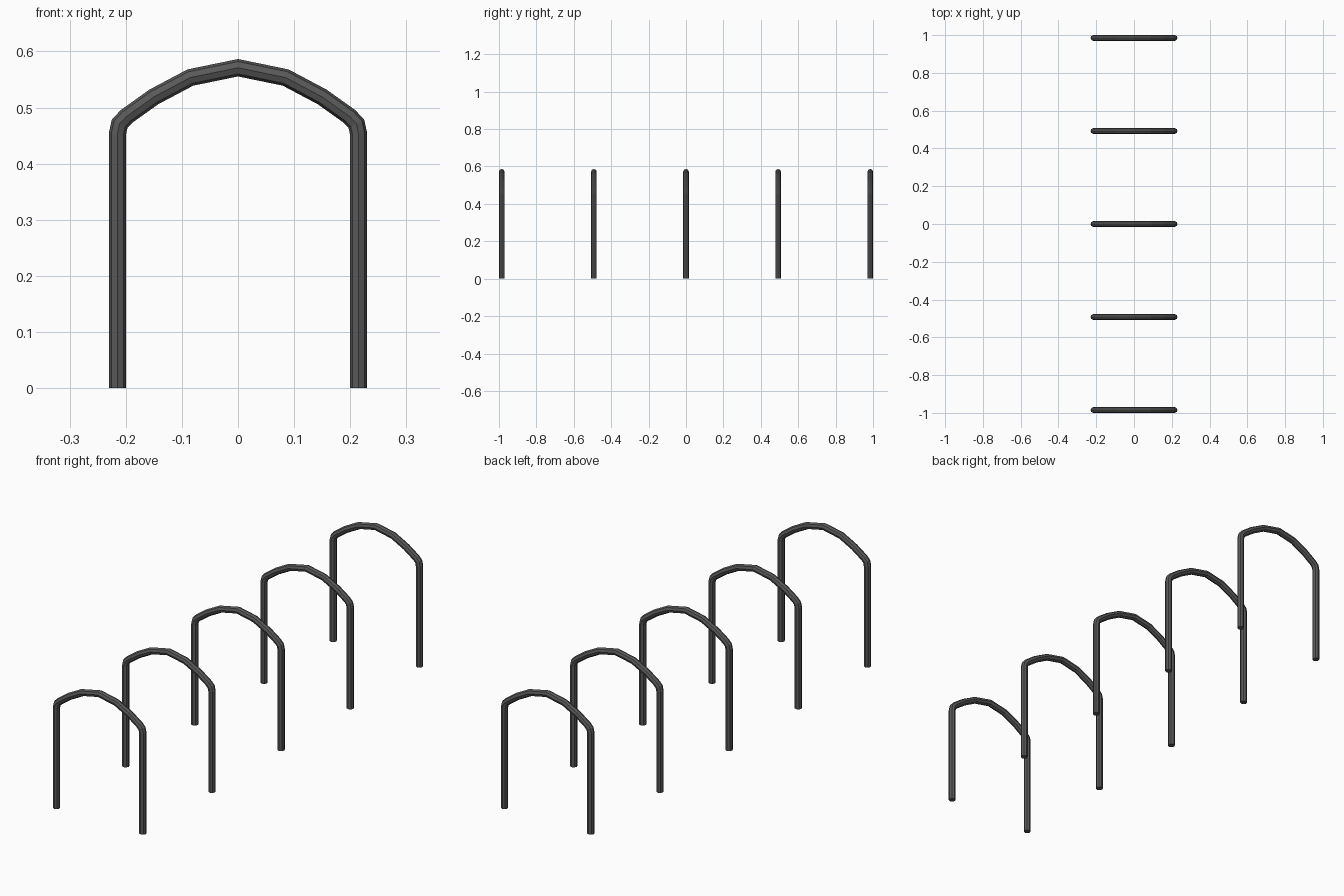
import bpy, bmesh, math
from mathutils import Vector

if "Cube" in bpy.data.objects:
    bpy.data.objects.remove(bpy.data.objects["Cube"])

RADIUS, SIDES = 0.0152, 8

mat = bpy.data.materials.new("dark grey metal")
mat.diffuse_color = (0.1, 0.1, 0.1, 1)
mat.use_nodes = True
mat.node_tree.nodes["Principled BSDF"].inputs["Base Color"].default_value = mat.diffuse_color

# Half of the hoop centre line (x, z), mirrored about the peak
half = [(0.215, 0), (0.215, 0.453), (0.211, 0.471), (0.199, 0.484),
        (0.150, 0.519), (0.085, 0.5535), (0, 0.571)]
path = [Vector((-x, 0, z)) for x, z in half] + [Vector((x, 0, z)) for x, z in half[-2::-1]]


def hoop_mesh():
    bm = bmesh.new()
    rings = []
    for i, p in enumerate(path):
        a = (p - path[i - 1]).normalized() if i else (path[1] - p).normalized()
        b = (path[i + 1] - p).normalized() if i < len(path) - 1 else a
        t = (a + b).normalized()
        side = Vector((-t.z, 0, t.x)) / t.dot(a)      # mitred joint
        rings.append([bm.verts.new(p + RADIUS * (side * math.cos(k * math.tau / SIDES)
                      + Vector((0, 1, 0)) * math.sin(k * math.tau / SIDES)))
                      for k in range(SIDES)])
    for r, s in zip(rings, rings[1:]):
        for k in range(SIDES):
            n = (k + 1) % SIDES
            bm.faces.new((r[k], r[n], s[n], s[k]))
    bm.faces.new(rings[0])
    bm.faces.new(rings[-1])
    bmesh.ops.recalc_face_normals(bm, faces=bm.faces)
    me = bpy.data.meshes.new("hoop")
    bm.to_mesh(me)
    bm.free()
    me.materials.append(mat)
    return me


# Five identical hoops in a row
mesh = hoop_mesh()
for i in range(5):
    ob = bpy.data.objects.new(f"hoop_{i + 1}", mesh)
    ob.location.y = (i - 2) * (1 - RADIUS) / 2
    bpy.context.collection.objects.link(ob)
